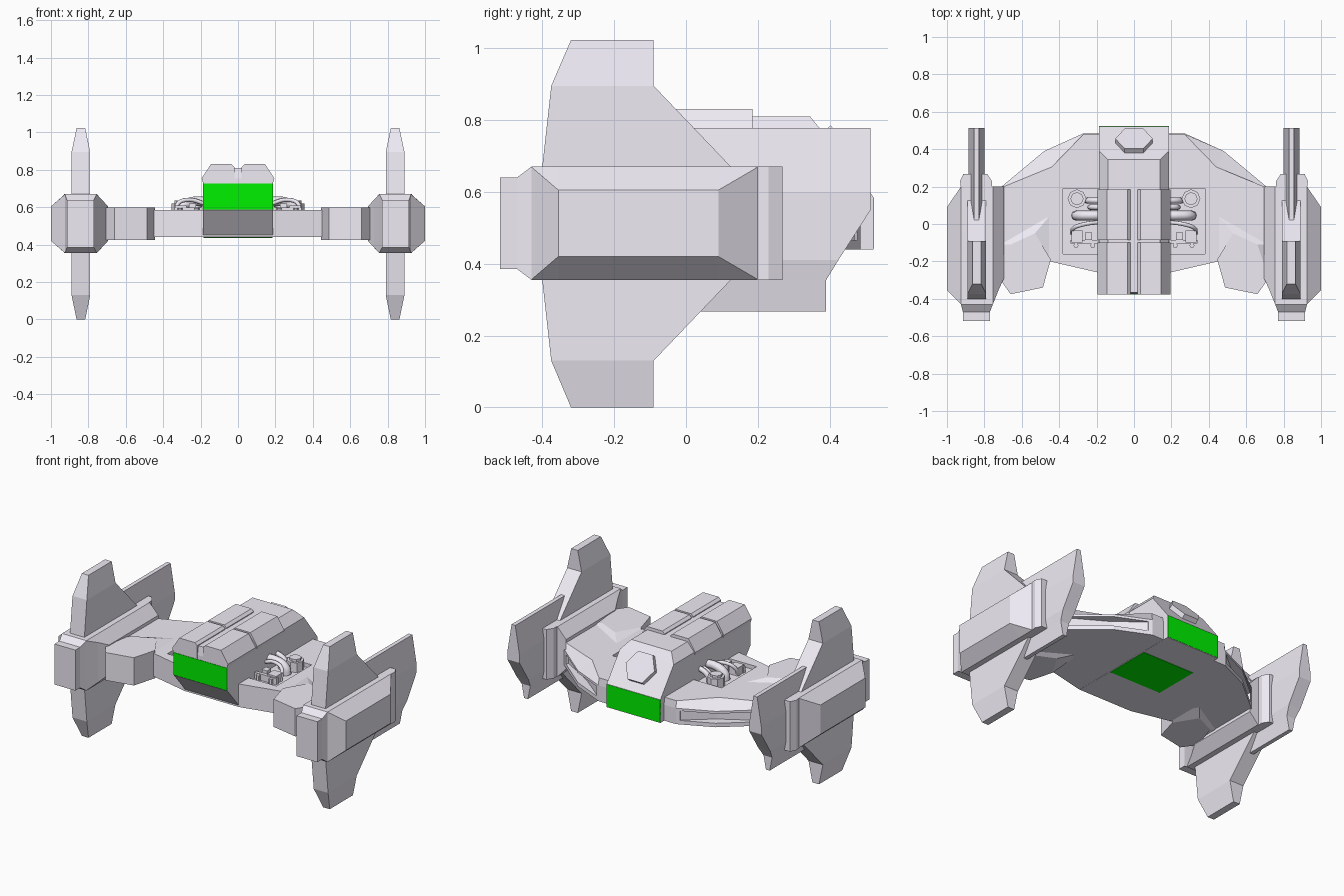
import bpy, bmesh
from math import pi, atan2
from mathutils import Vector

if "Cube" in bpy.data.objects:
    bpy.data.objects.remove(bpy.data.objects["Cube"])


def material(name, col):
    m = bpy.data.materials.new(name)
    m.diffuse_color = (*col, 1)
    m.use_nodes = True
    m.node_tree.nodes["Principled BSDF"].inputs["Base Color"].default_value = m.diffuse_color
    return m


green = material("green", (0.0, 0.88, 0.0))
hull_grey = material("hull_grey", (0.86, 0.83, 0.91))


def finish(name, bm, mat=None):
    bmesh.ops.recalc_face_normals(bm, faces=bm.faces)
    me = bpy.data.meshes.new(name)
    bm.to_mesh(me)
    bm.free()
    ob = bpy.data.objects.new(name, me)
    bpy.context.collection.objects.link(ob)
    me.materials.append(mat or hull_grey)
    return ob


def loft(name, rings, s=1, mat=None):
    """Skin closed rings of equal point count, cap both ends; s=-1 mirrors in x."""
    bm = bmesh.new()
    vs = [[bm.verts.new((p[0] * s, p[1], p[2])) for p in r] for r in rings]
    n = len(vs[0])
    for a, b in zip(vs, vs[1:]):
        for i in range(n):
            j = (i + 1) % n
            bm.faces.new((a[i], a[j], b[j], b[i]))
    bm.faces.new(vs[0])
    bm.faces.new(vs[-1])
    return finish(name, bm, mat)


def slab(cx, hx, y0, y1, z):
    return [(cx - hx, y0, z), (cx + hx, y0, z), (cx + hx, y1, z), (cx - hx, y1, z)]


def box(name, x0, x1, y0, y1, z0, z1, s=1, mat=None):
    c, h = (x0 + x1) / 2, (x1 - x0) / 2
    return loft(name, [slab(c, h, y0, y1, z0), slab(c, h, y0, y1, z1)], s, mat)


def plan(pts, z):
    return [(x, y, z) for x, y in pts]


def cut(ob, cutter):
    m = ob.modifiers.new("cut", 'BOOLEAN')
    m.operation, m.solver, m.object = 'DIFFERENCE', 'EXACT', cutter
    cutter.hide_render = True
    cutter.hide_set(True)


def tube(name, pts, r, s):
    cu = bpy.data.curves.new(name, 'CURVE')
    cu.dimensions, cu.bevel_depth, cu.bevel_resolution = '3D', r, 2
    cu.resolution_u, cu.use_fill_caps = 6, True
    cu.materials.append(hull_grey)
    sp = cu.splines.new('BEZIER')
    sp.bezier_points.add(len(pts) - 1)
    for b, p in zip(sp.bezier_points, pts):
        b.co = (p[0] * s, p[1], p[2])
        b.handle_left_type = b.handle_right_type = 'AUTO'
    ob = bpy.data.objects.new(name, cu)
    bpy.context.collection.objects.link(ob)


def drum(name, loc, r, depth, sides, tilt=0, spin=0):
    bpy.ops.mesh.primitive_cylinder_add(vertices=sides, radius=r, depth=depth, location=loc)
    ob = bpy.context.object
    ob.name = name
    ob.rotation_mode = 'ZYX'
    ob.rotation_euler = (tilt, 0, spin)
    ob.data.materials.append(hull_grey)


# flat wing hull: lower outline reaches further back than the top one
front = [(-.72, -.27), (-.45, -.2), (-.19, -.26), (.19, -.26), (.45, -.2), (.72, -.27)]
low = front + [(.72, .19), (.48, .39), (.27, .485), (-.27, .485), (-.48, .39), (-.72, .19)]
top = front + [(.72, .19), (.44, .305), (.27, .48), (-.27, .48), (-.44, .305), (-.72, .19)]
hull = loft("wing_hull", [plan(low, .44), plan(low, .54), plan(top, .585)])
cut(hull, box("bay_cutter", -.38, .38, -.16, .19, .56, .7))
for s in (1, -1):
    slot = [(.29, .47), (.45, .34), (.67, .21), (.70, .26), (.52, .44), (.30, .53)]
    cut(hull, loft("slot_cutter", [plan(slot, .465), plan(slot, .525)], s))

# central fuselage with sloped tail and undercut nose
loft("fuselage", [slab(0, .187, -.25, .522, .439), slab(0, .187, -.374, .522, .585),
                  slab(0, .187, -.374, .39, .755), slab(0, .14, -.365, .345, .81)])
n = Vector((0, .225, .178)).normalized()
drum("tail_hex_hatch", Vector((0, .433, .698)) + n * .005, .1, .05, 6,
     tilt=-(pi / 2 - atan2(n.z, n.y)), spin=pi / 6)

# green panels: nose, tail, belly
box("nose_panel", -.187, .187, -.3765, -.37, .587, .728, mat=green)
box("tail_panel", -.187, .187, .515, .5235, .442, .583, mat=green)
box("belly_panel", -.182, .182, .01, .305, .436, .445, mat=green)

for s in (1, -1):
    # roof armour blocks
    for y0, y1 in ((-.377, -.1), (-.085, .185)):
        sec = [(.02, .73), (.187, .73), (.194, .755), (.145, .83), (.035, .83), (.02, .815)]
        loft("roof_block", [[(x, y, z) for x, z in sec] for y in (y0, y1)], s)

    # pylon bulge joining hull and nacelle, fading into the hull toward the rear
    out = [(.72, -.29), (.66, -.375), (.487, -.34), (.445, -.19), (.445, .05), (.72, -.11)]
    inn = out[:4] + [(.53, -.05), (.66, -.11)]
    loft("pylon", [plan(inn, .425), plan(out, .445), plan(out, .583), plan(inn, .6)], s)

    # nacelle: octagonal body lofted front to back
    def sec(y, x0, x1, z0, z1, co=0, ci=0):
        a, b = max(co * .87, .001), max(ci * 1.08, .001)
        return [(x0 - ci, y, z0 + b), (x0, y, z0), (x1, y, z0), (x1 + co, y, z0 + a),
                (x1 + co, y, z1 - a), (x1, y, z1), (x0, y, z1), (x0 - ci, y, z1 - b)]
    z = (.355, .67)
    loft("nacelle", [sec(-.518, .77, .915, .385, .64), sec(-.47, .77, .915, .385, .64),
                     sec(-.43, .755, .925, *z), sec(-.355, .755, .925, *z, .075, .03),
                     sec(-.29, .755, .925, *z, .075, .06),
                     sec(.09, .755, .925, *z, .075, .06),
                     sec(.2, .755, .925, *z, 0, .06)], s)
    loft("nacelle_rear_flange", [sec(.19, .76, .925, *z), sec(.23, .76, .93, *z),
                                 sec(.268, .785, .912, *z)], s)

    # tall front fin and shorter rear fin
    loft("front_fin", [slab(.84, h, y0, y1, z) for z, y0, y1, h in (
        (0, -.32, -.09, .023), (.13, -.375, -.09, .05), (.355, -.4, .125, .05),
        (.67, -.4, .125, .05), (.895, -.375, -.09, .05), (1.023, -.32, -.09, .023))], s)
    loft("rear_fin", [slab(.842, h, .02, y1, z) for z, y1, h in (
        (.267, .389, .013), (.353, .389, .03), (.41, .424, .042), (.55, .514, .042),
        (.6, .514, .042), (.778, .514, .013))], s)

    # engine bay: bolts, pipes and small fittings
    drum("bay_bolt", (.305 * s, .135, .59), .05, .06, 8)
    drum("bay_bolt_cap", (.305 * s, .135, .625), .035, .02, 8)
    for y, r, x in ((.125, .016, .25), (.045, .026, .31), (.09, .014, .235)):
        tube("bay_pipe", [(x, y, .56), (x - .01, y, .60), (x - .07, y, .63), (.17, y, .63)], r, s)
    tube("bay_hose", [(.33, -.05, .56), (.32, -.02, .62), (.26, 0, .64), (.18, .01, .62)], .011, s)
    box("bay_fitting", .275, .335, -.10, -.035, .56, .61, s)
    box("bay_fitting_small", .225, .262, -.085, -.045, .56, .62, s)
    box("bay_rail", .19, .34, -.105, -.085, .56, .60, s)
    for x in (.31, .22):
        drum("bay_stud", (x * s, -.115, .575), .013, .04, 8)
